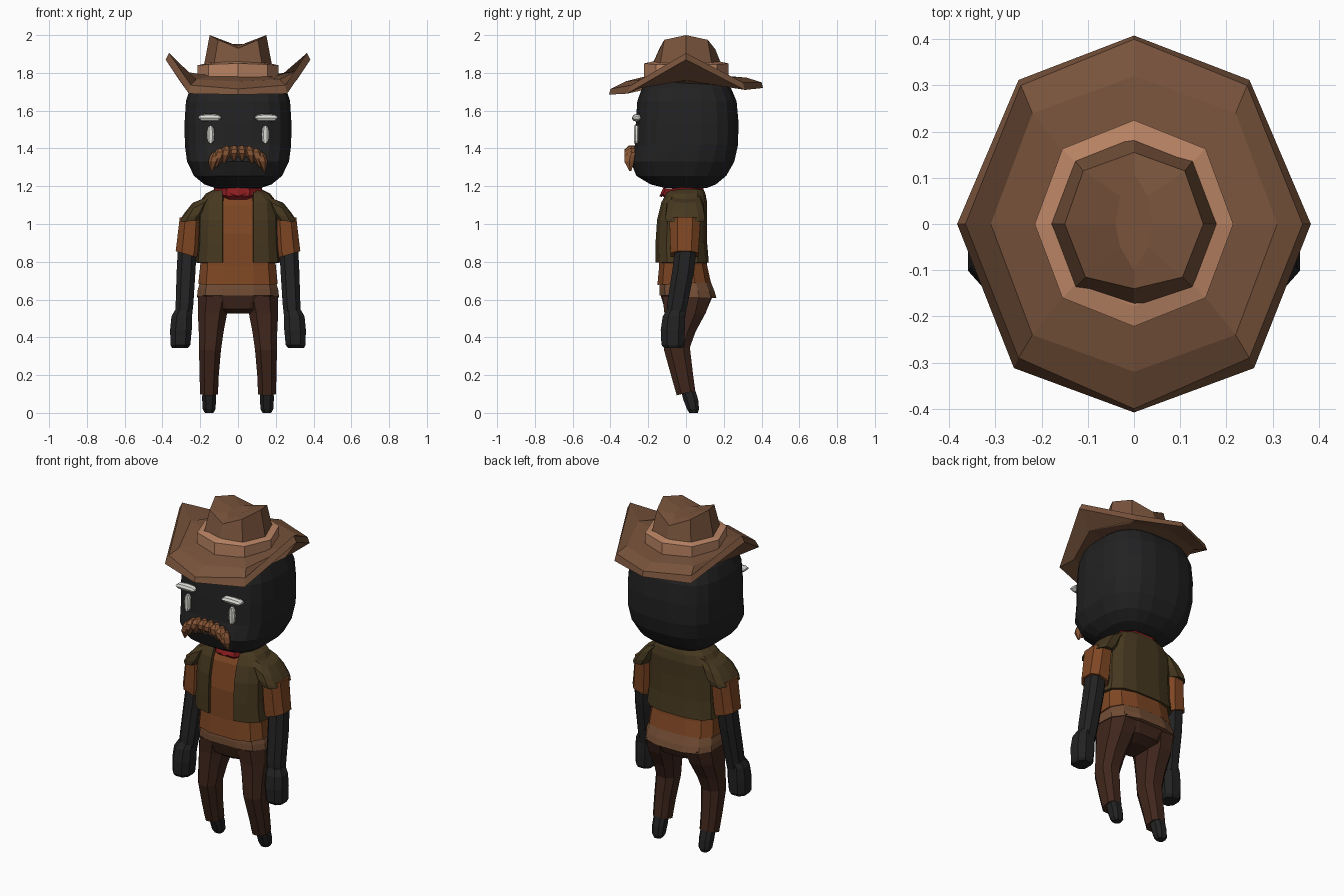
import bpy, bmesh, math
from math import cos, sin, pi, copysign

COL = dict(black=(.016, .016, .017), hat=(.19, .088, .045), band=(.5, .235, .13),
           shirt=(.21, .062, .017), vest=(.062, .040, .014), pants=(.052, .020, .012),
           belt=(.17, .075, .036), red=(.26, .012, .014), white=(.72, .72, .68),
           tache=(.24, .09, .035))
MATS = {}
for k, c in COL.items():
    MATS[k] = bpy.data.materials.new(k)
    MATS[k].diffuse_color = (*c, 1)


def skin(name, rings, color, closed=True, caps=True, mirror=False, thick=0):
    """Join equal-length rings of points into one flat-faced mesh."""
    bm = bmesh.new()
    vr = [[bm.verts.new(p) for p in r] for r in rings]
    n = len(vr[0])
    for a, b in zip(vr, vr[1:]):
        for i in range(n if closed else n - 1):
            j = (i + 1) % n
            bm.faces.new((a[i], a[j], b[j], b[i]))
    if caps:
        bm.faces.new(vr[0])
        bm.faces.new(vr[-1])
    bmesh.ops.recalc_face_normals(bm, faces=bm.faces)
    me = bpy.data.meshes.new(name)
    bm.to_mesh(me)
    bm.free()
    ob = bpy.data.objects.new(name, me)
    bpy.context.collection.objects.link(ob)
    me.materials.append(MATS[color])
    if thick:
        m = ob.modifiers.new("Solidify", 'SOLIDIFY')
        m.thickness, m.offset = thick, 0
    if mirror:
        m = ob.modifiers.new("Mirror", 'MIRROR')
        m.use_mirror_merge = False
    return ob


def oval(cx, cy, z, rx, ry, sx=0, sy=0, n=8, e=.8, a0=-90, a1=270):
    """Super-ellipse slice at height z, tilted by slopes sx and sy."""
    pts = []
    steps = n if a1 - a0 >= 360 else n - 1
    off = 180 / n if steps == n else 0
    for i in range(n):
        a = math.radians(a0 + off + (a1 - a0) * i / steps)
        dx = rx * copysign(abs(cos(a)) ** e, cos(a))
        dy = ry * copysign(abs(sin(a)) ** e, sin(a))
        pts.append((cx + dx, cy + dy, z + sx * dx + sy * dy))
    return pts


def loft(name, slices, color, n=8, e=.8, **kw):
    return skin(name, [oval(*s, n=n, e=e) for s in slices], color, **kw)


def octa(half):
    """Eight-point ring from the five points front, corner, side, corner, back."""
    return half + [(-x, y, z) for x, y, z in half[3:0:-1]]


# Hat brim: underside, rim and top, with the sides curled up
brim = [
    [(0, -.2, 1.74), (.14, -.14, 1.74), (.2, 0, 1.74), (.14, .14, 1.74), (0, .2, 1.74)],
    [(0, -.31, 1.72), (.22, -.24, 1.72), (.31, 0, 1.76), (.22, .24, 1.735), (0, .31, 1.735)],
    [(0, -.408, 1.685), (.26, -.312, 1.69), (.383, 0, 1.87), (.25, .312, 1.71), (0, .408, 1.72)],
    [(0, -.40, 1.715), (.25, -.29, 1.735), (.365, 0, 1.905), (.245, .3, 1.75), (0, .40, 1.75)],
    [(0, -.32, 1.755), (.22, -.24, 1.765), (.31, 0, 1.81), (.22, .24, 1.78), (0, .32, 1.775)],
    [(0, -.2, 1.785), (.14, -.14, 1.785), (.2, 0, 1.785), (.14, .14, 1.785), (0, .2, 1.785)]]
skin("hat_brim", [octa(r) for r in brim], "hat")

# Hat band
band = [[(0, -.222 * k, z + dz), (.155 * k, -.16 * k, z), (.215 * k, 0, z - dz),
         (.155 * k, .163 * k, z), (0, .225 * k, z + dz)]
        for k, z, dz in ((1, 1.77, 0), (1, 1.845, .005), (.8, 1.855, .005))]
skin("hat_band", [octa(r) for r in band], "band")

# Crown with the pinched front-to-back crease
crown = [
    [(0, -.185, 1.83), (.13, -.14, 1.83), (.182, 0, 1.83), (.13, .14, 1.83), (0, .193, 1.83)],
    [(0, -.14, 1.93), (.105, -.115, 1.975), (.15, 0, 2.0), (.11, .115, 1.975), (0, .155, 1.925)],
    [(0, -.10, 1.945), (.03, -.05, 1.952), (.04, 0, 1.958), (.03, .06, 1.952), (0, .11, 1.945)]]
skin("hat_crown", [octa(r) for r in crown], "hat")

# Head: (z, half width, front y, back y)
head = [(1.19, .12, -.11, .11), (1.21, .18, -.19, .16), (1.255, .235, -.265, .215),
        (1.33, .272, -.295, .258), (1.42, .284, -.272, .278), (1.54, .285, -.268, .28),
        (1.65, .278, -.26, .27), (1.72, .255, -.235, .24), (1.78, .19, -.17, .18)]
loft("head", [(0, (f + b) / 2, z, w, (b - f) / 2) for z, w, f, b in head], "black", n=20, e=.68)

# Eyes and brows
loft("eyes", [(.145, -.262, z, r, .014) for z, r in
              ((1.425, .008), (1.44, .018), (1.475, .021), (1.505, .018), (1.522, .008))],
     "white", mirror=True)
brow = [(x, [(x, -.262 + .025 * cos(a), 1.562 + k * sin(a)) for a in
             [2 * pi * i / 8 for i in range(8)]])
        for x, k in ((.09, .006), (.105, .018), (.15, .021), (.195, .018), (.21, .006))]
skin("brows", [r for _, r in brow], "white", mirror=True)

# Moustache: drooping tapered locks on each side
for i, (bx, bz, tx, tz) in enumerate(((.02, 1.415, .022, 1.335), (.06, 1.412, .075, 1.32),
                                      (.095, 1.4, .115, 1.3), (.12, 1.38, .14, 1.28))):
    my = bz * .6 + tz * .4
    loft(f"moustache_lock_{i + 1}", [
        (bx, -.285, bz, .012, .02), (bx, -.295, bz - .02, .03, .035),
        (bx * .5 + tx * .5, -.3, my - .01, .027, .03), (tx, -.295, tz, .005, .006)],
        "tache", n=6, e=1, mirror=True)

# Neck and bandana
loft("neck", [(0, 0, 1.1, .09, .08), (0, 0, 1.24, .09, .08)], "black")
loft("bandana", [(0, -.01, 1.14, .10, .10, 0, .1), (0, -.015, 1.165, .125, .115, 0, .15),
                 (0, -.01, 1.195, .135, .11, 0, .1)], "red")
skin("bandana_point", [[(-.08, -.09, 1.185), (0, -.115, 1.19), (.08, -.09, 1.185)],
                       [(-.03, -.12, 1.155), (0, -.135, 1.145), (.03, -.12, 1.155)]],
     "red", closed=False, caps=False, thick=.012)

# Shirt body
loft("shirt", [(0, -.01, .685, .215, .145, 0, .05), (0, -.015, .78, .205, .13),
               (0, -.02, .95, .195, .125), (0, -.01, 1.1, .18, .11),
               (0, 0, 1.165, .11, .085)], "shirt", n=12, e=.7)

# Vest: shell open at the front, with straight front edges
rows = []
for cy, z, rx, ry in ((-.02, .795, .218, .135), (-.025, .9, .208, .131), (-.022, 1.02, .206, .126),
                      (-.01, 1.11, .2, .116), (-.002, 1.155, .165, .1), (0, 1.178, .12, .088)):
    r = oval(0, cy, z, rx, ry, n=14, e=.65, a0=-76, a1=256)
    r[0] = (.08, r[0][1], z)
    r[-1] = (-.08, r[-1][1], z)
    rows.append(r)
skin("vest", rows, "vest", closed=False, caps=False, thick=.016)
loft("vest_shoulders", [(.255, -.005, 1.015, .055, .105, -.1), (.235, -.005, 1.045, .075, .108, -.35),
                        (.205, -.005, 1.10, .075, .1, -.5), (.17, 0, 1.14, .07, .08, -.4)],
     "vest", n=10, mirror=True)

# Sleeves, arms and hands
loft("sleeves", [(.268, -.008, .838, .066, .078, .3), (.262, -.008, .87, .068, .08, .3),
                 (.25, -.005, 1.03, .062, .088, .1)], "shirt", mirror=True)
loft("arms", [(.288, -.055, .50, .046, .052), (.283, -.045, .58, .05, .058),
              (.275, -.015, .75, .053, .062), (.268, 0, .88, .053, .06)], "black", mirror=True)
loft("hands", [(.307, -.068, .343, .045, .05), (.305, -.07, .36, .056, .064),
               (.302, -.07, .44, .061, .068), (.298, -.065, .51, .058, .062),
               (.29, -.055, .545, .046, .05)], "black", mirror=True)

# Belt and hips
loft("belt", [(0, .01, .615, .222, .155, 0, -.05), (0, .005, .65, .218, .15, 0, -.05),
              (0, -.005, .71, .2, .135, 0, -.05)], "belt", n=12, e=.7)
loft("hips", [(0, -.01, .525, .07, .07), (0, 0, .55, .15, .115), (0, .005, .63, .212, .145)],
     "pants", n=12, e=.7)

# Trouser legs and feet
loft("trouser_legs", [(.153, .0, .105, .05, .052, 0, .25), (.153, -.02, .2, .054, .06, 0, .2),
                      (.148, -.048, .34, .062, .073, 0, .1), (.142, -.032, .43, .07, .088),
                      (.135, -.005, .53, .083, .117), (.122, .005, .62, .095, .138)],
     "pants", mirror=True)
loft("feet", [(.153, .04, 0, .024, .024), (.153, .037, .02, .036, .034),
              (.153, .025, .07, .039, .042), (.153, .008, .13, .038, .04)],
     "black", mirror=True)
